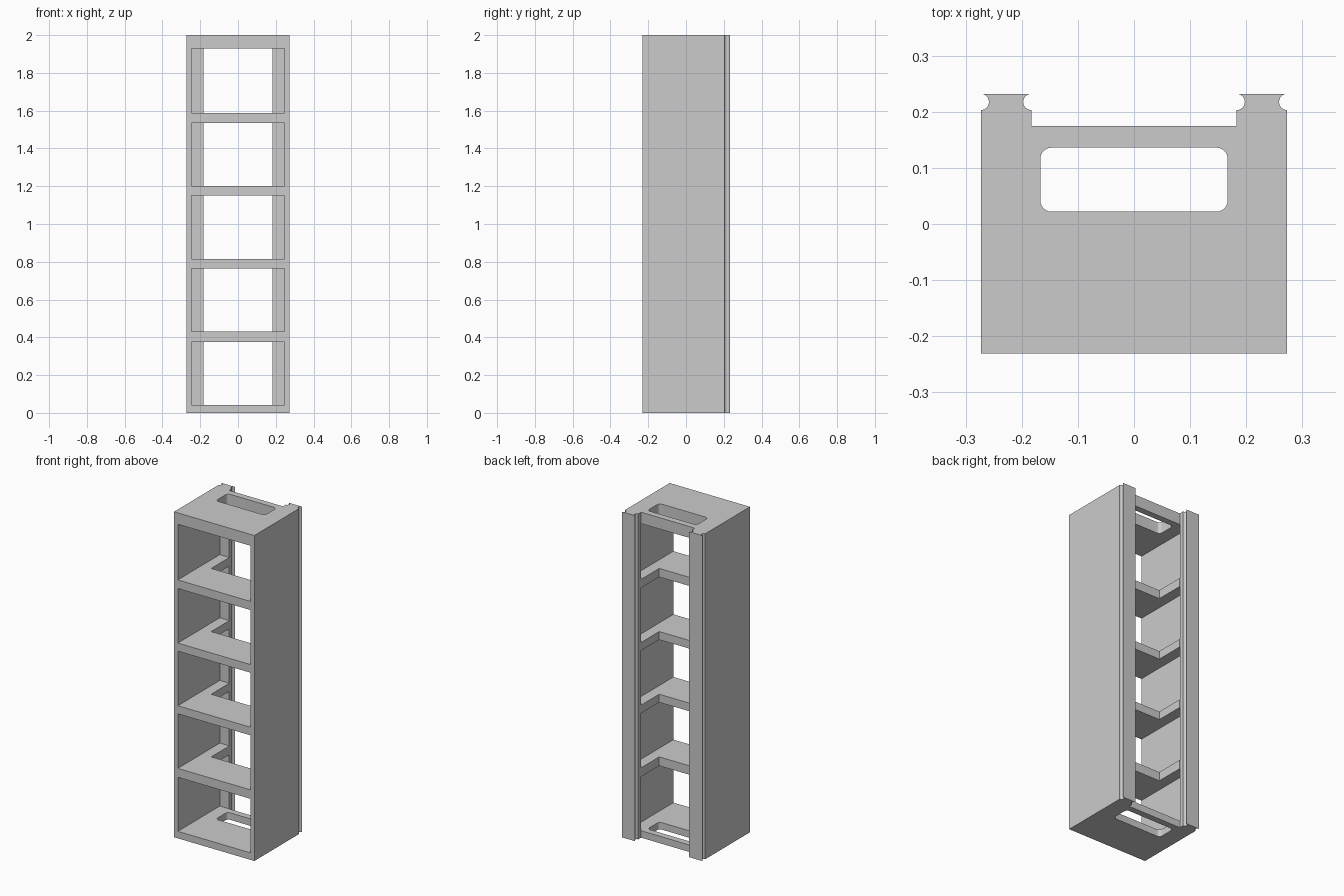
import bpy, bmesh
from math import sin, cos, pi, radians

if "Cube" in bpy.data.objects:
    bpy.data.objects.remove(bpy.data.objects["Cube"])

def prism(name, pts, z0, z1):
    """Extrude a closed plan outline from z0 to z1."""
    bm = bmesh.new()
    face = bm.faces.new([bm.verts.new((x, y, z0)) for x, y in pts])
    ext = bmesh.ops.extrude_face_region(bm, geom=[face])
    verts = [v for v in ext["geom"] if isinstance(v, bmesh.types.BMVert)]
    bmesh.ops.translate(bm, verts=verts, vec=(0, 0, z1 - z0))
    bmesh.ops.recalc_face_normals(bm, faces=bm.faces)
    me = bpy.data.meshes.new(name)
    bm.to_mesh(me)
    bm.free()
    ob = bpy.data.objects.new(name, me)
    bpy.context.collection.objects.link(ob)
    return ob

def rect(x, y0, y1):
    return [(-x, y0), (x, y0), (x, y1), (-x, y1)]

def arc(cx, cy, r, a0, a1, n):
    return [(cx + r * cos(radians(a0 + (a1 - a0) * i / n)),
             cy + r * sin(radians(a0 + (a1 - a0) * i / n))) for i in range(n + 1)]

def cut(target, cutter):
    cutter.hide_render = True
    mod = target.modifiers.new("cut", 'BOOLEAN')
    mod.operation = 'DIFFERENCE'
    mod.solver = 'EXACT'
    mod.object = cutter
    bpy.context.view_layer.objects.active = target
    bpy.ops.object.modifier_apply(modifier=mod.name)
    bpy.data.objects.remove(cutter, do_unlink=True)

W, FRONT, BACK = 0.273, -0.231, 0.232      # overall plan
POST, PLATE = 0.183, 0.175                 # post inner face, plate back edge
R = 0.0145                                 # post groove radius

# Plan outline: body with two grooved rear posts
half = [(W, FRONT)]
half += arc(W, BACK - R, R, 270, 90, 12)
half += arc(POST, BACK - R, R, 90, -90, 12)
half += [(POST, PLATE)]
plan = half + [(-x, y) for x, y in reversed(half)]
tower = prism("shelf_tower", plan, 0, 2)

# Five open bays
for z0, z1 in [(0.043, 0.375), (0.43, 0.765), (0.815, 1.15), (1.2, 1.535), (1.588, 1.93)]:
    cut(tower, prism("bay_cutter", rect(0.247, -0.4, PLATE + 0.001), z0, z1))

# Rear notch in the four middle shelves
cut(tower, prism("notch_cutter", rect(POST - 0.001, 0.0, 0.4), 0.3, 1.65))

# Rounded slot through top and bottom plates
sx, sy0, sy1, r = 0.167, 0.022, 0.136, 0.02
slot = (arc(sx - r, sy0 + r, r, -90, 0, 6) + arc(sx - r, sy1 - r, r, 0, 90, 6)
        + arc(-sx + r, sy1 - r, r, 90, 180, 6) + arc(-sx + r, sy0 + r, r, 180, 270, 6))
cut(tower, prism("slot_cutter", slot, -0.1, 2.1))

# Smooth the grooves and slot corners only
bpy.ops.object.select_all(action='DESELECT')
tower.select_set(True)
bpy.context.view_layer.objects.active = tower
bpy.ops.object.shade_smooth_by_angle(angle=radians(30))
